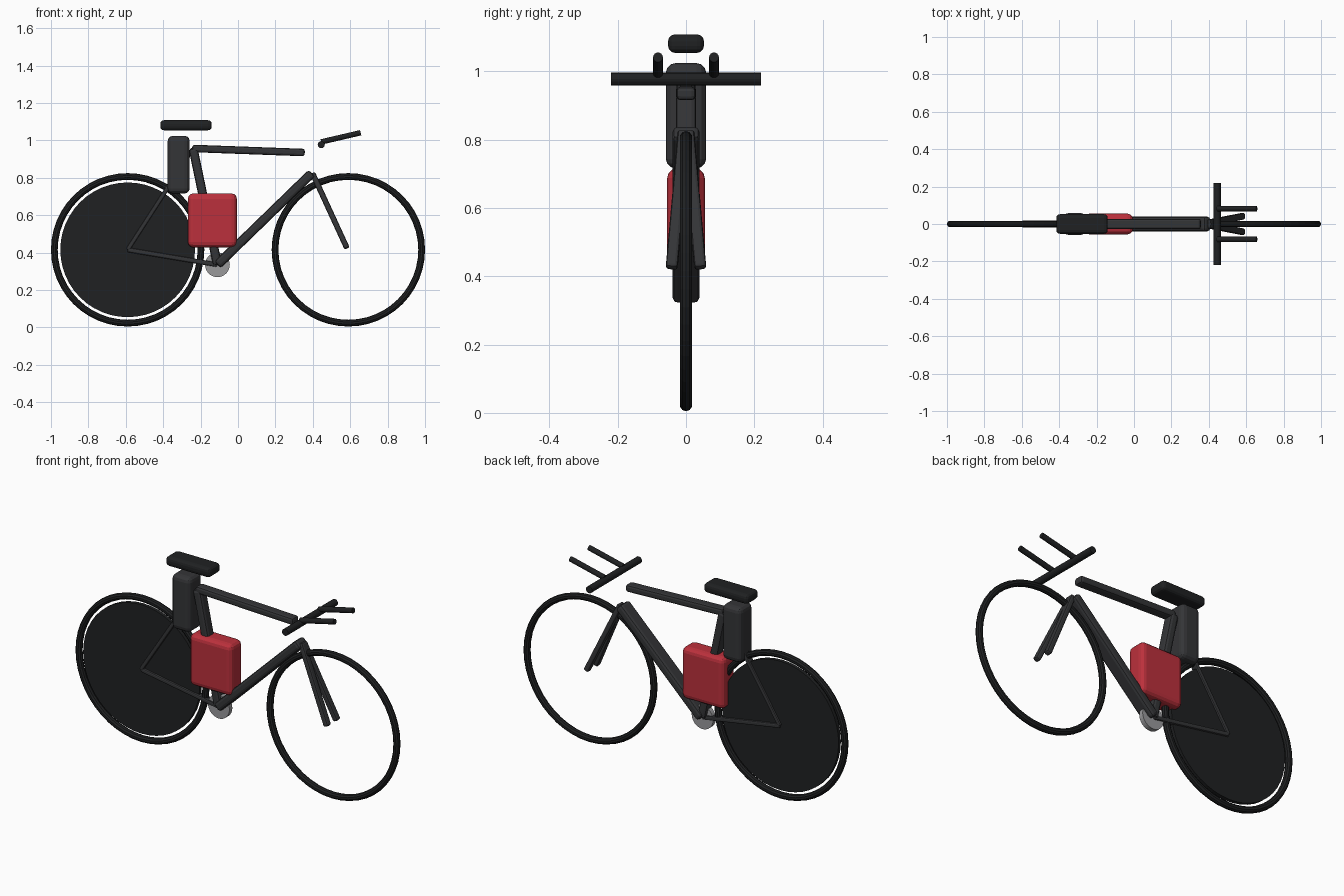
import bpy, math
from mathutils import Vector, Matrix

if "Cube" in bpy.data.objects:
    bpy.data.objects.remove(bpy.data.objects["Cube"])


def material(name, rgb):
    m = bpy.data.materials.new(name)
    m.diffuse_color = (*rgb, 1)
    m.use_nodes = True
    m.node_tree.nodes["Principled BSDF"].inputs["Base Color"].default_value = m.diffuse_color
    return m


FRAME = material("dark_grey", (0.034, 0.035, 0.038))
BLACK = material("black", (0.014, 0.015, 0.016))
RED = material("red", (0.50, 0.03, 0.045))
STEEL = material("steel", (0.32, 0.32, 0.33))


def finish(name, mat):
    ob = bpy.context.object
    ob.name = name
    ob.data.materials.append(mat)
    return ob


def block(name, centre, size, bevel, mat, segments=3):
    """Rounded box, size along x, y, z."""
    bpy.ops.mesh.primitive_cube_add(size=1)
    ob = finish(name, mat)
    ob.data.transform(Matrix.Diagonal((*size, 1)))
    ob.location = centre
    mod = ob.modifiers.new("round", 'BEVEL')
    mod.width, mod.segments = bevel, segments
    return ob


def tube(name, a, b, depth, width, mat=FRAME):
    """Rounded rectangular tube from a to b; width lies across the bike."""
    a, b = Vector(a), Vector(b)
    along = (b - a).normalized()
    up = along.cross(Vector((0, 1, 0))).normalized()
    side = up.cross(along)
    ob = block(name, (0, 0, 0), ((b - a).length, width, depth),
               min(depth, width) * 0.3, mat, 2)
    rot = Matrix((along, side, up)).transposed().to_4x4()
    ob.matrix_world = Matrix.Translation((a + b) / 2) @ rot
    return ob


def rod(name, a, b, radius, mat, sides=16):
    a, b = Vector(a), Vector(b)
    bpy.ops.mesh.primitive_cylinder_add(
        vertices=sides, radius=radius, depth=(b - a).length,
        location=(a + b) / 2, rotation=(b - a).to_track_quat('Z', 'Y').to_euler())
    return finish(name, mat)


# Key points of the frame
AXLE_Z = 0.415
rear = (-0.59, 0, AXLE_Z)
crank = (-0.11, 0, 0.335)
seat_top = (-0.24, 0, 0.957)
head = (0.395, 0, 0.825)

# Tyres and solid rear disc
for name, x in (("rear_tyre", -0.59), ("front_tyre", 0.59)):
    bpy.ops.mesh.primitive_torus_add(
        major_radius=0.392, minor_radius=0.018, major_segments=48,
        minor_segments=10, location=(x, 0, AXLE_Z), rotation=(math.pi / 2, 0, 0))
    finish(name, BLACK)
rod("rear_disc", (-0.59, -0.01, AXLE_Z), (-0.59, 0.01, AXLE_Z), 0.36, BLACK, 48)

# Frame tubes
tube("top_tube", (-0.245, 0, 0.957), (0.357, 0, 0.935), 0.04, 0.056)
tube("down_tube", crank, head, 0.05, 0.08)
tube("seat_tube", crank, seat_top, 0.048, 0.06)
tube("chain_stay", rear, crank, 0.025, 0.04)
tube("seat_stay", rear, seat_top, 0.022, 0.04)

# Fork blades and bar extensions, mirrored left and right
for label, s in (("left", 1), ("right", -1)):
    tube(f"fork_blade_{label}", (0.398, 0.006 * s, 0.825),
         (0.583, 0.042 * s, 0.423), 0.03, 0.035)
    rod(f"bar_extension_{label}", (0.445, 0.082 * s, 0.992),
        (0.656, 0.082 * s, 1.041), 0.0145, BLACK)

# Handlebar
rod("handlebar", (0.445, -0.22, 0.977), (0.445, 0.22, 0.977), 0.019, BLACK)

# Chainring
rod("chainring", (-0.11, -0.013, 0.335), (-0.11, 0.013, 0.335), 0.066, STEEL, 32)

# Saddle, rear storage box and red frame pack
block("saddle", (-0.278, 0, 1.081), (0.275, 0.105, 0.054), 0.02, BLACK)
block("rear_storage_box", (-0.317, 0, 0.87), (0.118, 0.118, 0.308), 0.028, FRAME)
block("frame_pack", (-0.137, 0, 0.572), (0.262, 0.11, 0.288), 0.028, RED)
